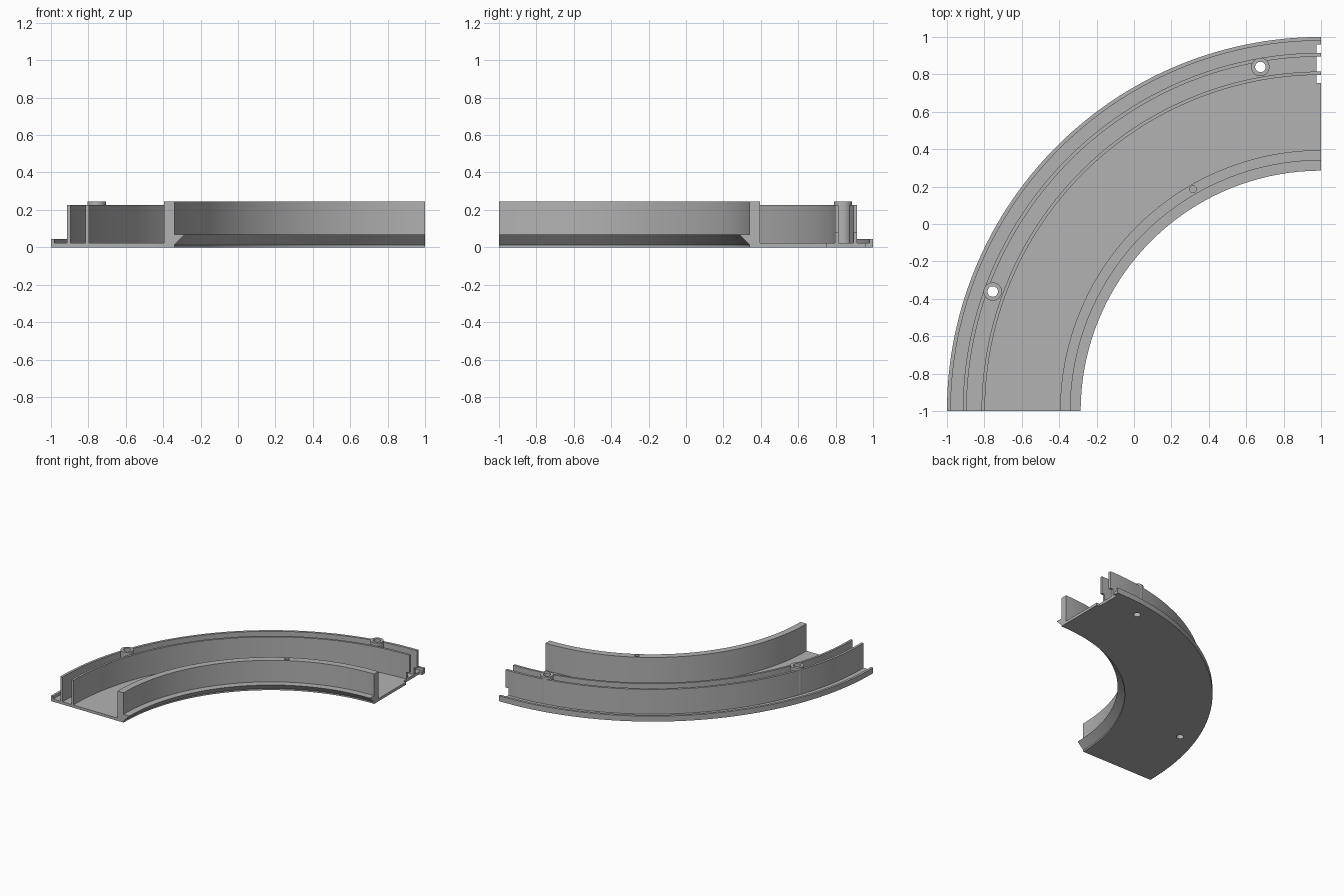
import bpy
import bmesh
from math import cos, sin, radians

if "Cube" in bpy.data.objects:
    bpy.data.objects.remove(bpy.data.objects["Cube"], do_unlink=True)

# One plain grey for the whole piece
grey = bpy.data.materials.new("grey plastic")
grey.use_nodes = True
colour = (0.45, 0.45, 0.45, 1)
grey.diffuse_color = colour
grey.node_tree.nodes["Principled BSDF"].inputs["Base Color"].default_value = colour

BEND = (1, -1)          # centre of the quarter bend
FLOOR, WALL, TALL = 0.022, 0.225, 0.245


def sweep(name, profile, centre=BEND, start=90, end=180, steps=72):
    """Turn a closed (radius, z) profile about a vertical axis."""
    full = end - start == 360
    bm = bmesh.new()
    rings = []
    for i in range(steps if full else steps + 1):
        a = radians(start + (end - start) * i / steps)
        rings.append([bm.verts.new((centre[0] + r * cos(a), centre[1] + r * sin(a), z))
                      for r, z in profile])
    n = len(profile)
    for i in range(steps):
        a, b = rings[i], rings[(i + 1) % len(rings)]
        for j in range(n):
            k = (j + 1) % n
            bm.faces.new((a[j], a[k], b[k], b[j]))
    if not full:
        bm.faces.new(rings[0])
        bm.faces.new(rings[-1])
    bmesh.ops.recalc_face_normals(bm, faces=bm.faces)
    return finish(name, bm)


def finish(name, bm):
    mesh = bpy.data.meshes.new(name)
    bm.to_mesh(mesh)
    bm.free()
    mesh.materials.append(grey)
    obj = bpy.data.objects.new(name, mesh)
    bpy.context.collection.objects.link(obj)
    return obj


def band(r0, r1, z0, z1):
    return [(r0, z0), (r1, z0), (r1, z1), (r0, z1)]


def on_bend(r, degrees):
    a = radians(degrees)
    return BEND[0] + r * cos(a), BEND[1] + r * sin(a)


def drill(name, centre, radius, z0, z1):
    bm = bmesh.new()
    bmesh.ops.create_cone(bm, cap_ends=True, segments=32, radius1=radius,
                          radius2=radius, depth=z1 - z0)
    bmesh.ops.translate(bm, verts=bm.verts, vec=(*centre, (z0 + z1) / 2))
    return finish(name, bm)


def cut(obj, cutter):
    mod = obj.modifiers.new("cut", "BOOLEAN")
    mod.operation, mod.solver, mod.object = "DIFFERENCE", "EXACT", cutter
    bpy.context.view_layer.objects.active = obj
    bpy.ops.object.modifier_apply(modifier=mod.name)


# Curved floor with a low lip on its outer edge
floor = sweep("floor_with_lip", [(1.395, 0), (2, 0), (2, 0.045), (1.98, 0.045),
                                 (1.98, FLOOR), (1.395, FLOOR)])

# Two thin walls forming the outer channel
outer_wall = sweep("outer_wall", band(1.895, 1.915, FLOOR, WALL))
guide_wall = sweep("guide_wall", band(1.797, 1.815, FLOOR, WALL))

# Thick inner wall with an undercut ledge along its foot
inner_wall = sweep("inner_wall", [(1.395, 0), (1.395, TALL), (1.34, TALL), (1.34, 0.068),
                                  (1.285, 0.068), (1.34, 0.013), (1.34, 0)])
parts = [floor, outer_wall, guide_wall, inner_wall]
cutters = []

# Screw bosses in the outer channel, drilled through the floor
for i, angle in enumerate((100, 160)):
    spot = on_bend(1.868, angle)
    parts.append(sweep(f"screw_boss_{i + 1}", band(0.028, 0.049, FLOOR, TALL),
                       spot, 0, 360, 32))
    hole = drill("hole_cutter", spot, 0.028, -0.1, 0.4)
    cutters.append(hole)
    cut(floor, hole)
    cut(outer_wall, hole)

# Blind pin hole in the top of the inner wall
pin = drill("pin_cutter", on_bend(1.369, 120), 0.018, 0.18, 0.4)
cutters.append(pin)
cut(inner_wall, pin)

# Connector notch under the walls at one end
bm = bmesh.new()
bmesh.ops.create_cube(bm, size=1)
bmesh.ops.scale(bm, verts=bm.verts, vec=(0.05, 0.205, 0.18))
bmesh.ops.translate(bm, verts=bm.verts, vec=(1, 0.8575, -0.01))
notch = finish("notch_cutter", bm)
cutters.append(notch)
for obj in (floor, outer_wall, guide_wall):
    cut(obj, notch)

for c in cutters:
    bpy.data.objects.remove(c, do_unlink=True)

# Smooth curves, sharp corners
bpy.ops.object.select_all(action="DESELECT")
for obj in parts:
    obj.select_set(True)
bpy.context.view_layer.objects.active = floor
bpy.ops.object.shade_smooth_by_angle(angle=radians(30))
